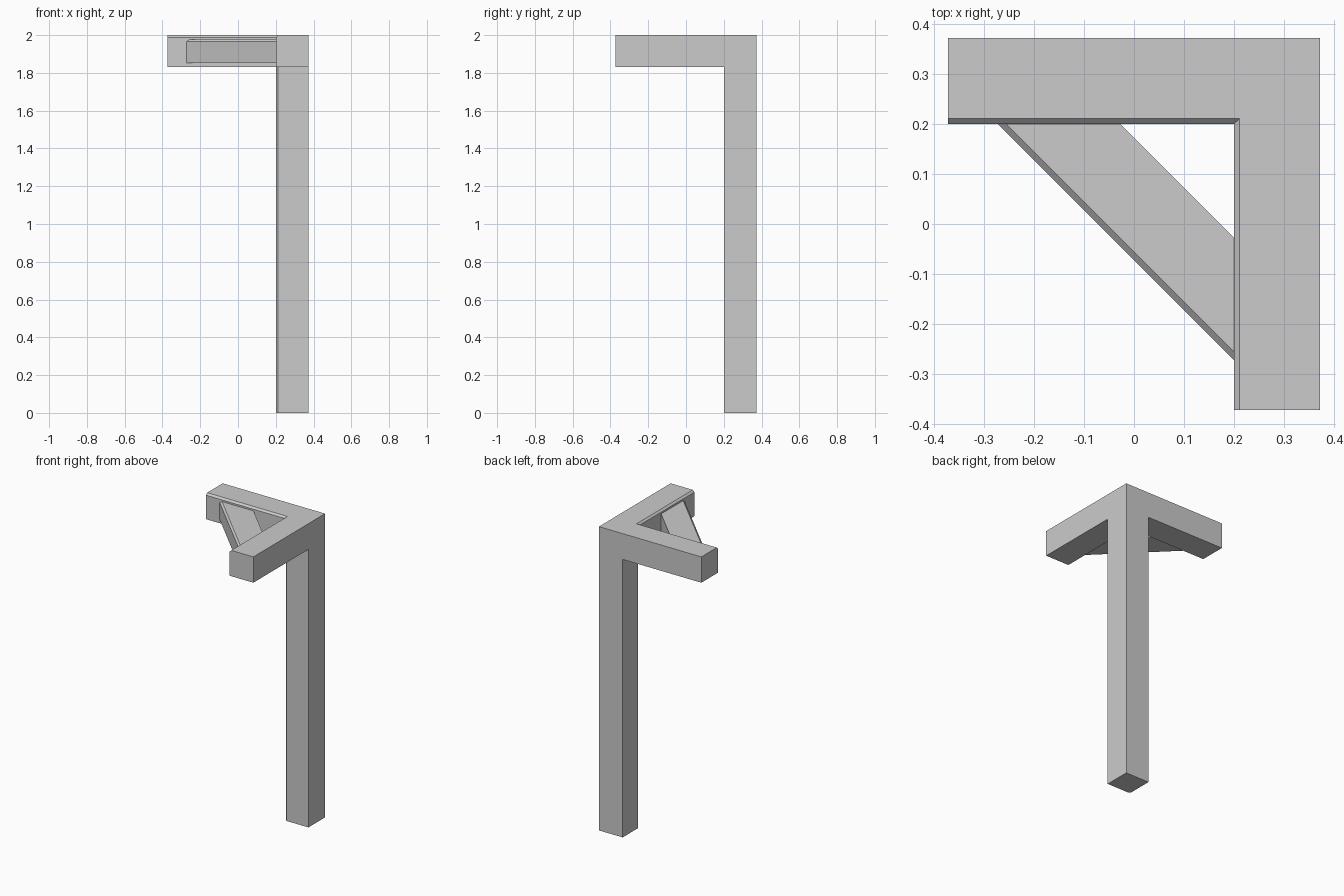
import bpy, bmesh

if "Cube" in bpy.data.objects:
    bpy.data.objects.remove(bpy.data.objects["Cube"])

H = 0.373          # half of the footprint
IN = 0.2           # inner faces of beams and post
CH = 0.012         # chamfer size
BEAM_Z = 1.83      # underside of the beams


def prism(name, outline, z0, z1, chamfer):
    """Extrude an outline upwards and chamfer the edges picked by chamfer(a, b)."""
    bm = bmesh.new()
    base = bm.faces.new([bm.verts.new((x, y, z0)) for x, y in outline])
    ext = bmesh.ops.extrude_face_region(bm, geom=[base], use_keep_orig=True)
    for v in ext["geom"]:
        if isinstance(v, bmesh.types.BMVert):
            v.co.z = z1
    bmesh.ops.recalc_face_normals(bm, faces=bm.faces[:])
    picked = [e for e in bm.edges if chamfer(e.verts[0].co, e.verts[1].co)]
    bmesh.ops.bevel(bm, geom=picked, offset=CH, offset_type='OFFSET',
                    segments=1, affect='EDGES', clamp_overlap=True)
    mesh = bpy.data.meshes.new(name)
    bm.to_mesh(mesh)
    bm.free()
    obj = bpy.data.objects.new(name, mesh)
    bpy.context.collection.objects.link(obj)
    return obj


def near(a, b):
    return abs(a - b) < 1e-4


# Corner post, chamfered on its inner vertical edge
prism("corner_post", [(IN, IN), (H, IN), (H, H), (IN, H)], 0, BEAM_Z,
      lambda a, b: all(near(p.x, IN) and near(p.y, IN) for p in (a, b)))

# L-shaped top beams, chamfered along the inner top edges
prism("top_beams",
      [(-H, IN), (IN, IN), (IN, -H), (H, -H), (H, H), (-H, H)], BEAM_Z, 2,
      lambda a, b: near(a.z, 2) and near(b.z, 2) and
      (near(a.x, IN) and near(b.x, IN) or near(a.y, IN) and near(b.y, IN)))

# Diagonal brace, chamfered along its outer top edge
OUT, INN = -0.073 - IN, 0.173 - IN
prism("diagonal_brace", [(OUT, IN), (IN, OUT), (IN, INN), (INN, IN)], 1.853, 1.977,
      lambda a, b: near(a.z, 1.977) and near(b.z, 1.977) and
      near(a.x + a.y, OUT + IN) and near(b.x + b.y, OUT + IN))
